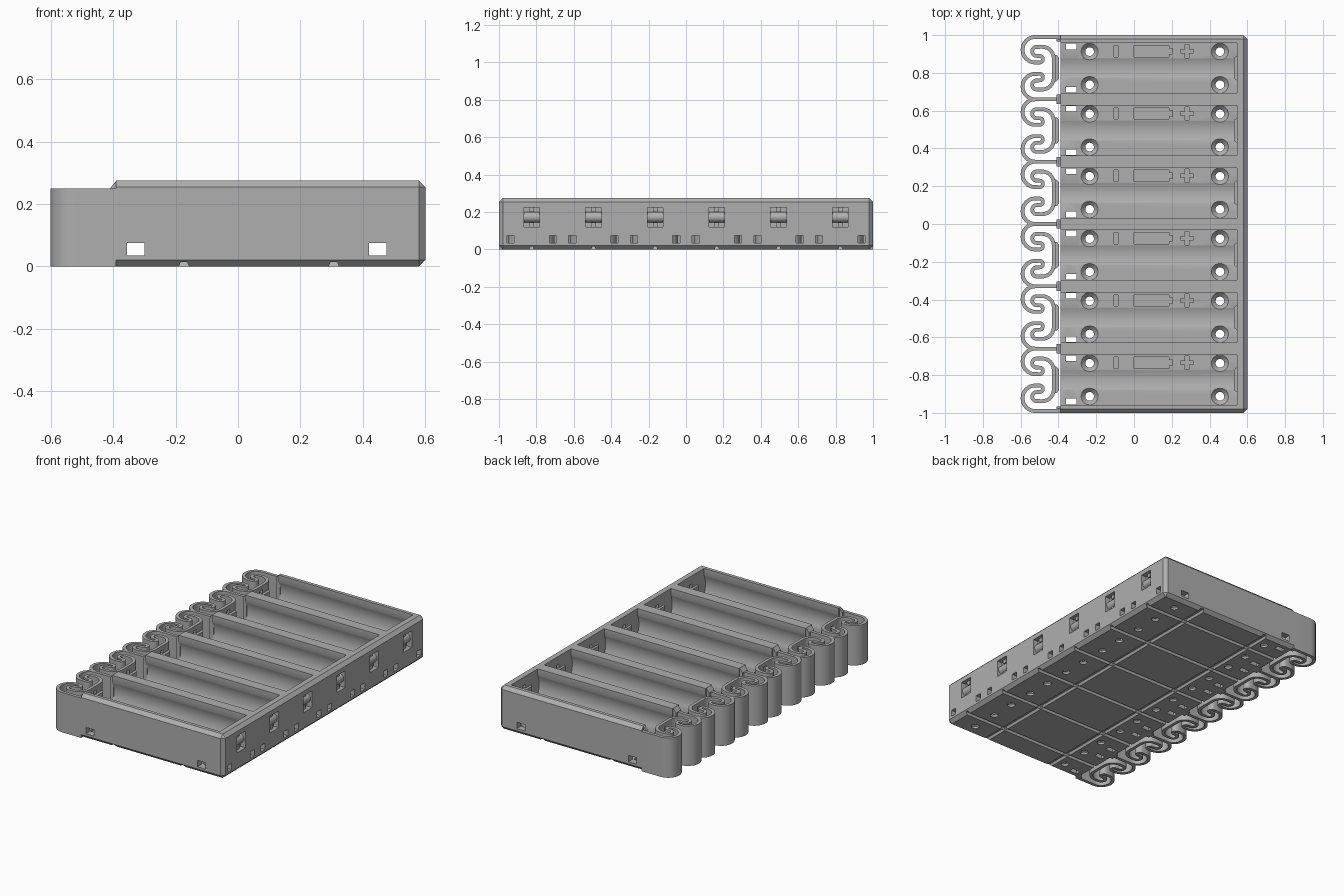
import bpy, bmesh, math
from mathutils import Matrix

old = bpy.data.objects.get("Cube")
if old:
    bpy.data.objects.remove(old, do_unlink=True)

# Main dimensions
PITCH, SLOT, FLOOR, TOP = 0.33, 0.1325, 0.035, 0.275
LEFT, RIGHT, STOP = -0.39, 0.6, 0.545
AXIS_Z, RIM = 0.172, 0.25
CELLS = [(i - 2.5) * PITCH for i in range(6)]

grey = bpy.data.materials.new("grey_plastic")
grey.use_nodes = True
colour = (0.43, 0.43, 0.43, 1)
grey.diffuse_color = colour
grey.node_tree.nodes["Principled BSDF"].inputs["Base Color"].default_value = colour


def prism(bm, pts, lo, hi, axis="z"):
    """Extrude a flat outline along one axis."""
    place = {"x": lambda a, b, c: (c, a, b),
             "y": lambda a, b, c: (a, c, b),
             "z": lambda a, b, c: (a, b, c)}[axis]
    rings = [[bm.verts.new(place(a, b, c)) for a, b in pts] for c in (lo, hi)]
    faces = [bm.faces.new(rings[0]), bm.faces.new(rings[1][::-1])]
    for i in range(len(pts)):
        j = (i + 1) % len(pts)
        faces.append(bm.faces.new((rings[0][j], rings[0][i], rings[1][i], rings[1][j])))
    bmesh.ops.recalc_face_normals(bm, faces=faces)


def box(bm, x0, x1, y0, y1, z0, z1):
    prism(bm, [(x0, y0), (x1, y0), (x1, y1), (x0, y1)], z0, z1)


def circle(cx, cy, r, n, start=0.0, sweep=2 * math.pi):
    return [(cx + r * math.cos(start + sweep * i / n),
             cy + r * math.sin(start + sweep * i / n)) for i in range(n)]


def make(name, bm):
    bmesh.ops.recalc_face_normals(bm, faces=bm.faces)
    mesh = bpy.data.meshes.new(name)
    bm.to_mesh(mesh)
    bm.free()
    mesh.materials.append(grey)
    obj = bpy.data.objects.new(name, mesh)
    bpy.context.collection.objects.link(obj)
    return obj


def cut(obj, bm):
    """Subtract everything in bm from obj and drop the cutter."""
    cutter = make("cutter", bm)
    cutter.hide_render = True
    mod = obj.modifiers.new("cut", "BOOLEAN")
    mod.operation, mod.solver, mod.use_self = "DIFFERENCE", "EXACT", True
    mod.object = cutter
    bpy.context.view_layer.update()
    mesh = bpy.data.meshes.new_from_object(
        obj.evaluated_get(bpy.context.evaluated_depsgraph_get()))
    obj.modifiers.clear()
    obj.data = mesh
    bpy.data.objects.remove(cutter, do_unlink=True)


def smooth(obj):
    bpy.ops.object.select_all(action="DESELECT")
    obj.select_set(True)
    bpy.context.view_layer.objects.active = obj
    bpy.ops.object.shade_smooth_by_angle(angle=math.radians(30))


# Tray block, chamfered everywhere but the spring end
bm = bmesh.new()
box(bm, LEFT, RIGHT, -1, 1, 0, TOP)
edges = [e for e in bm.edges if any(v.co.x > 0 for v in e.verts)]
bmesh.ops.bevel(bm, geom=edges, offset=0.021, segments=1, affect="EDGES")
tray = make("tray", bm)

# Straight-sided slots
bm = bmesh.new()
for c in CELLS:
    box(bm, LEFT - 0.05, STOP, c - SLOT, c + SLOT, FLOOR, 0.4)
cut(tray, bm)

# Round hollow running along each slot
bm = bmesh.new()
for c in CELLS:
    prism(bm, circle(c, AXIS_Z, 0.146, 72), LEFT - 0.05, STOP, "x")
cut(tray, bm)

# Wire tunnels across the dividers and through the end wall
bm = bmesh.new()
for x in (-0.328, 0.447):
    box(bm, x - 0.028, x + 0.028, -1.1, 1.1, FLOOR, 0.075)
for c in CELLS:
    for s in (-1, 1):
        y = c + s * 0.113
        box(bm, STOP - 0.01, 0.7, y - 0.019, y + 0.019, FLOOR, 0.075)
cut(tray, bm)

# Screw holes, wire slots and engraved polarity signs in the floor
bm = bmesh.new()
for c in CELLS:
    for s in (-1, 1):
        y = c + s * 0.115
        box(bm, -0.36, -0.305, y - 0.015, y + 0.015, -0.05, 0.06)
        for x in (-0.235, 0.455):
            hole = Matrix.Translation((x, c + s * 0.0875, 0))
            bmesh.ops.create_cone(bm, cap_ends=True, segments=24, radius1=0.023,
                                  radius2=0.023, depth=0.15, matrix=hole)
            bmesh.ops.create_cone(bm, cap_ends=True, segments=24, radius1=0.022,
                                  radius2=0.048, depth=0.026,
                                  matrix=Matrix.Translation((0, 0, 0.025)) @ hole)
    y, z = c + 0.09, FLOOR - 0.008
    box(bm, -0.105, -0.085, y - 0.03, y + 0.03, z, 0.06)
    prism(bm, [(0, y - 0.03), (0.185, y - 0.03), (0.185, y - 0.015), (0.205, y - 0.015),
               (0.205, y + 0.015), (0.185, y + 0.015), (0.185, y + 0.03), (0, y + 0.03)],
          z, 0.06)
    box(bm, 0.245, 0.315, y - 0.01, y + 0.01, z, 0.06)
    box(bm, 0.27, 0.29, y - 0.035, y + 0.035, z, 0.06)
cut(tray, bm)


# Wire channels under the floor
def channel(mid, w):
    return [(mid - w - 0.005, -0.01), (mid + w + 0.005, -0.01),
            (mid + w - 0.006, 0.015), (mid - w + 0.006, 0.015)]


bm = bmesh.new()
for x in (-0.173, 0.307):
    prism(bm, channel(x, 0.016), -1.1, 1.1, "y")
for c in CELLS:
    prism(bm, channel(c, 0.012), -0.5, 0.7, "x")
cut(tray, bm)

# Contact windows in the end wall: outer pocket with narrow through slits
bm = bmesh.new()
for c in CELLS:
    box(bm, 0.565, 0.7, c - 0.042, c + 0.042, 0.12, 0.225)
    for z in (0.133, 0.212):
        box(bm, STOP - 0.02, 0.58, c - 0.012, c + 0.012, z - 0.012, z + 0.012)
cut(tray, bm)
smooth(tray)

# Rounded wire bars and contact bumps on the end wall
bm = bmesh.new()
for c in CELLS:
    prism(bm, circle(0.562, AXIS_Z, 0.028, 24), c - 0.042, c + 0.042, "y")
    prism(bm, [(0.55, c - 0.07), (0.53, c - 0.055), (0.53, c + 0.055), (0.55, c + 0.07)],
          AXIS_Z - 0.027, AXIS_Z + 0.027)
smooth(make("end_contacts", bm))

# Sloped wall tips at the spring end
bm = bmesh.new()
tip = [(-0.41, 0), (-0.41, RIM), (-0.39, 0.2745), (-0.385, 0.2745), (-0.385, 0)]
for i in range(7):
    y = (i - 3) * PITCH
    prism(bm, tip, max(y - 0.025, -0.98), min(y + 0.025, 0.98), "y")
make("wall_tips", bm)

# Centre line of half a spring: outer loop, inner hook, then back to the contact
half = math.pi / 2
path = [(LEFT, 0.165)]
path += circle(-0.5225, 0.0975, 0.0675, 24, half, 2 * half)
path += circle(-0.5, 0.0475, 0.0175, 12, -half, 2 * half)
path += circle(-0.515, 0.089, 0.024, 14, -half, -2 * half)
path += circle(-0.487, 0.051, 0.062, 14, half, -half)
path += [(-0.425, 0.051)]
path += [(x, -y) for x, y in reversed(path)]

# Ribbon outline from the centre line
sides = ([], [])
for i, (x, y) in enumerate(path):
    a, b = path[max(i - 1, 0)], path[min(i + 1, len(path) - 1)]
    dx, dy = b[0] - a[0], b[1] - a[1]
    d = math.hypot(dx, dy)
    for side, s in zip(sides, (0.01, -0.01)):
        side.append((x - s * dy / d, y + s * dx / d))
outline = sides[0] + sides[1][::-1]

# One spring for each slot, slit for the wire, with its contact bump
for n, c in enumerate(CELLS):
    bm = bmesh.new()
    prism(bm, [(x, y + c) for x, y in outline], 0, RIM)
    spring = make(f"spring_{n + 1}", bm)
    bm = bmesh.new()
    for z in (0.133, 0.212):
        box(bm, -0.45, -0.4, c - 0.012, c + 0.012, z - 0.012, z + 0.012)
    cut(spring, bm)
    smooth(spring)

bm = bmesh.new()
for c in CELLS:
    prism(bm, [(-0.425, c - 0.07), (-0.41, c - 0.07), (-0.397, c - 0.055),
               (-0.397, c + 0.055), (-0.41, c + 0.07), (-0.425, c + 0.07)],
          AXIS_Z - 0.027, AXIS_Z + 0.027)
make("spring_contacts", bm)
